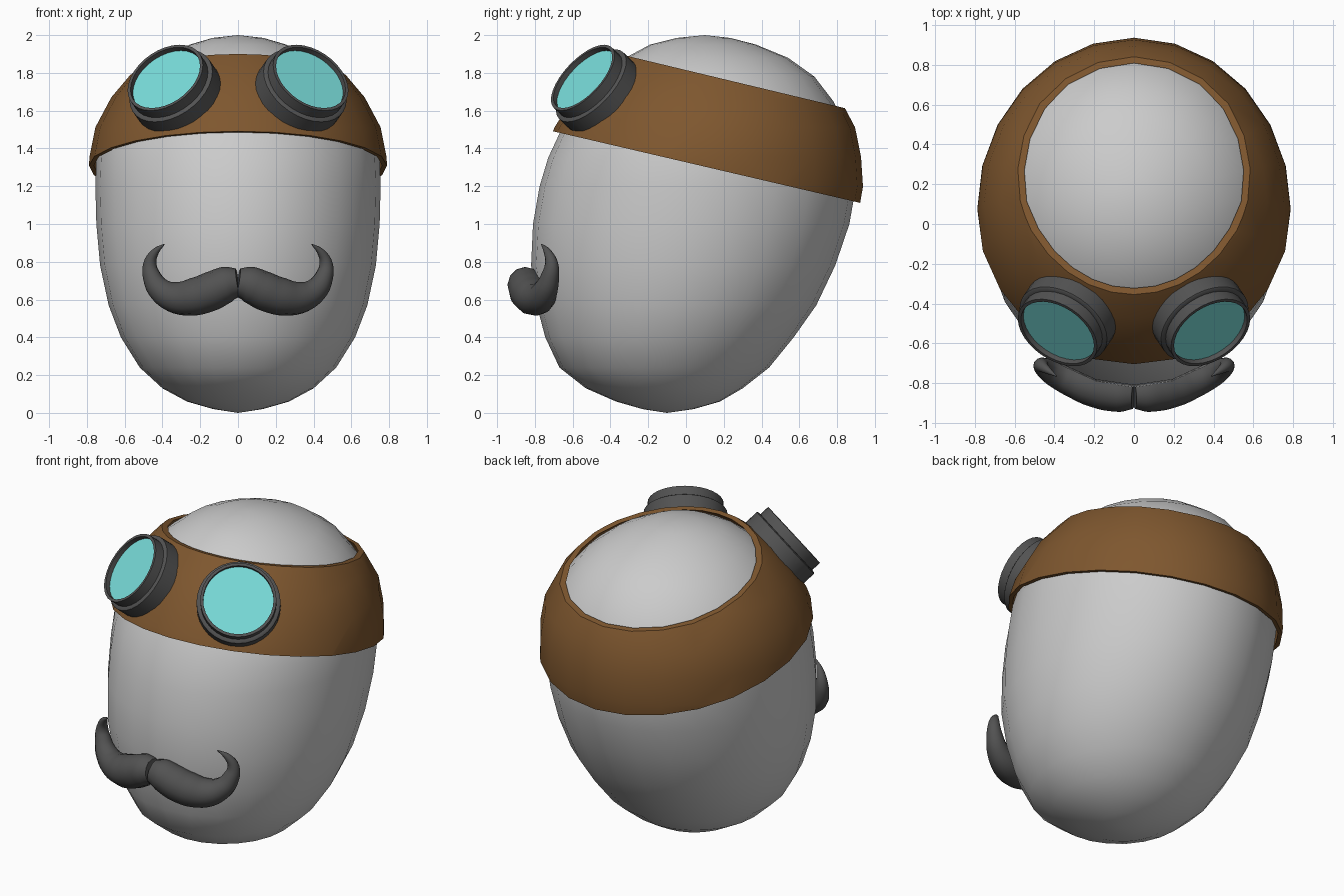
import bpy, bmesh, math
from mathutils import Vector

if "Cube" in bpy.data.objects:
    bpy.data.objects.remove(bpy.data.objects["Cube"])


def material(name, rgb):
    m = bpy.data.materials.new(name)
    m.diffuse_color = (*rgb, 1)
    m.use_nodes = True
    m.node_tree.nodes["Principled BSDF"].inputs["Base Color"].default_value = m.diffuse_color
    return m


GREY = material("light_grey", (0.6, 0.6, 0.6))
DARK = material("dark_grey", (0.085, 0.085, 0.085))
BROWN = material("leather_brown", (0.21, 0.095, 0.028))
GLASS = material("teal_glass", (0.19, 0.72, 0.70))


def finish(name, bm, mat, angle=40):
    me = bpy.data.meshes.new(name)
    bm.to_mesh(me)
    bm.free()
    ob = bpy.data.objects.new(name, me)
    bpy.context.collection.objects.link(ob)
    return style(ob, mat, angle)


def style(ob, mat, angle):
    ob.data.materials.clear()
    ob.data.materials.append(mat)
    bpy.ops.object.select_all(action='DESELECT')
    ob.select_set(True)
    bpy.context.view_layer.objects.active = ob
    bpy.ops.object.shade_smooth_by_angle(angle=math.radians(angle))
    return ob


# Egg-shaped head: height, front y, back y, half width
SECTIONS = [(0.02, -.23, .04, .13), (0.06, -.37, .18, .27), (0.13, -.53, .30, .40),
            (0.24, -.67, .44, .52), (0.40, -.745, .57, .62), (0.57, -.79, .69, .685),
            (0.78, -.82, .79, .73), (1.0, -.81, .865, .75), (1.2, -.775, .90, .755),
            (1.35, -.73, .89, .75), (1.5, -.66, .86, .72), (1.65, -.565, .78, .64),
            (1.78, -.45, .68, .53), (1.88, -.32, .54, .40), (1.95, -.19, .37, .255),
            (1.985, -.05, .235, .135)]
SIDES = 24


def add_egg(bm, offset=0.0, flip=False):
    rings = []
    for z, yf, yb, w in SECTIONS:
        rings.append([bm.verts.new((w * math.sin(a), (yf + yb) / 2 + (yb - yf) / 2 * math.cos(a), z))
                      for a in (2 * math.pi * i / SIDES for i in range(SIDES))])
    bottom, top = bm.verts.new((0, -.1, 0)), bm.verts.new((0, .1, 2))
    faces = []
    for i in range(SIDES):
        j = (i + 1) % SIDES
        faces.append(bm.faces.new((bottom, rings[0][i], rings[0][j])))
        faces.append(bm.faces.new((top, rings[-1][j], rings[-1][i])))
        for lo, hi in zip(rings, rings[1:]):
            faces.append(bm.faces.new((lo[i], hi[i], hi[j], lo[j])))
    bmesh.ops.recalc_face_normals(bm, faces=faces)
    verts = [v for r in rings for v in r] + [bottom, top]
    bm.normal_update()
    moves = [(v, v.normal * offset) for v in verts]
    for v, d in moves:
        v.co += d
    if flip:
        bmesh.ops.reverse_faces(bm, faces=faces)


bm = bmesh.new()
add_egg(bm)
finish("head", bm, GREY, 60)

# Leather headband: two offset shells cut by sloping planes, rims bridged
bm = bmesh.new()
add_egg(bm, 0.037)
add_egg(bm, 0.012, True)
for p, q, up in (((-.70, 1.49), (.93, 1.11), -1), ((-.355, 1.90), (.855, 1.61), 1)):
    normal = Vector((0, p[1] - q[1], q[0] - p[0])).normalized() * up
    geom = bm.verts[:] + bm.edges[:] + bm.faces[:]
    cut = bmesh.ops.bisect_plane(bm, geom=geom, plane_co=(0, *p), plane_no=normal, clear_outer=True)
    rim = [e for e in cut['geom_cut'] if isinstance(e, bmesh.types.BMEdge)]
    bmesh.ops.bridge_loops(bm, edges=rim)
bmesh.ops.recalc_face_normals(bm, faces=bm.faces[:])
finish("headband", bm, BROWN)


# Goggles: lathed cup and a recessed lens, placed along a slanted axis
def lathe(profile, sides=32):
    bm = bmesh.new()
    rings = [[bm.verts.new((r * math.cos(a), r * math.sin(a), h))
              for a in (2 * math.pi * i / sides for i in range(sides))] for r, h in profile]
    for lo, hi in zip(rings, rings[1:]):
        for i in range(sides):
            j = (i + 1) % sides
            bm.faces.new((lo[i], lo[j], hi[j], hi[i]))
    bm.faces.new(rings[0][::-1])
    bm.faces.new(rings[-1])
    return bm


CUP = [(.245, -.015), (.245, .085), (.238, .09), (.222, .092), (.222, .153), (.205, .153), (.205, .118)]
LENS = [(.206, .118), (.206, .124)]
for side, label in ((1, "left"), (-1, "right")):
    axis = Vector((.44 * side, -.65, .62))
    for part, profile, mat in (("goggle_cup", CUP, DARK), ("goggle_lens", LENS, GLASS)):
        ob = finish(f"{label}_{part}", lathe(profile), mat)
        ob.location = (.318 * side, -.447, 1.68)
        ob.rotation_euler = axis.to_track_quat('Z', 'Y').to_euler()

# Curled moustache: tapered tube along a path, mirrored (x, y, z, radius)
PATH = [(.0, -.855, .69, .075), (.06, -.85, .68, .096), (.14, -.835, .645, .103), (.23, -.81, .615, .1),
        (.33, -.775, .61, .085), (.41, -.745, .65, .066), (.455, -.72, .72, .049),
        (.466, -.712, .79, .035), (.44, -.732, .85, .021), (.39, -.765, .893, .003)]
cu = bpy.data.curves.new("moustache", 'CURVE')
cu.dimensions = '3D'
cu.bevel_depth = 1
cu.bevel_resolution = 4
cu.resolution_u = 4
cu.use_fill_caps = True
sp = cu.splines.new('BEZIER')
sp.bezier_points.add(len(PATH) - 1)
for pt, (x, y, z, r) in zip(sp.bezier_points, PATH):
    pt.co = (x, y, z)
    pt.radius = r
    pt.handle_left_type = pt.handle_right_type = 'AUTO'
ob = bpy.data.objects.new("moustache", cu)
bpy.context.collection.objects.link(ob)
bpy.ops.object.select_all(action='DESELECT')
ob.select_set(True)
bpy.context.view_layer.objects.active = ob
bpy.ops.object.convert(target='MESH')
ob = bpy.context.view_layer.objects.active
style(ob, DARK, 60)
ob.modifiers.new("mirror", 'MIRROR').use_mirror_merge = False
